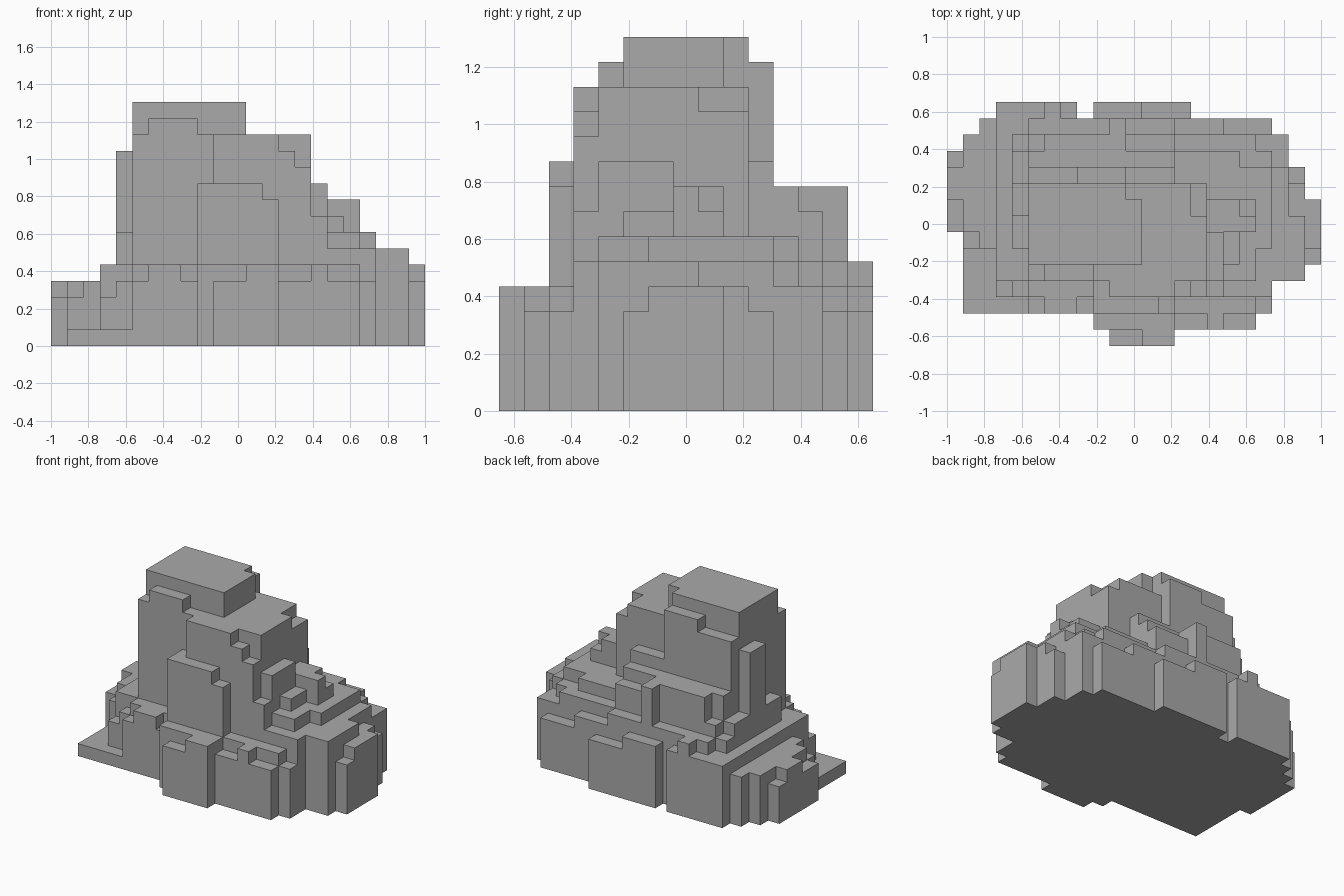
import bpy, bmesh

if "Cube" in bpy.data.objects:
    bpy.data.objects.remove(bpy.data.objects["Cube"])

N_X, N_Y = 23, 15
CELL = 2.0 / N_X          # block size
height = {}


def blocks(*boxes):
    """Each box is (x0, x1, y0, y1, levels) in whole blocks; later boxes override."""
    for x0, x1, y0, y1, h in boxes:
        for i in range(x0, x1):
            for j in range(y0, y1):
                height[i, j] = h


# foot of the rock: stepped oval outline
blocks((10, 14, 0, 1, 5), (9, 19, 1, 2, 5), (1, 20, 2, 4, 5), (1, 22, 4, 11, 5),
       (0, 1, 7, 12, 4), (1, 21, 11, 12, 5), (2, 21, 12, 13, 5), (2, 20, 13, 14, 5),
       (3, 8, 14, 15, 5), (9, 15, 14, 15, 4), (22, 23, 5, 9, 5))

# front edge stones
blocks((10, 12, 0, 1, 4), (14, 16, 1, 2, 4), (17, 19, 1, 2, 4),
       (19, 20, 2, 3, 4), (5, 6, 2, 3, 4), (8, 9, 2, 3, 4))

# low slab and shelves on the left
blocks((1, 3, 2, 6, 1), (3, 5, 2, 3, 1), (3, 4, 3, 4, 3), (4, 5, 3, 4, 4),
       (1, 3, 6, 13, 4), (0, 1, 7, 9, 3), (0, 1, 11, 12, 3), (1, 2, 6, 7, 3),
       (2, 3, 12, 14, 4))

# right shoulder, stepping down to the right
blocks((18, 20, 3, 4, 6), (19, 22, 4, 8, 6), (19, 21, 8, 11, 6), (22, 23, 5, 6, 4),
       (21, 22, 10, 11, 4), (16, 20, 8, 11, 7), (14, 18, 11, 12, 7),
       (18, 20, 11, 12, 6), (20, 21, 11, 13, 5), (14, 19, 12, 13, 6),
       (17, 20, 13, 14, 4), (16, 17, 3, 4, 8), (17, 18, 3, 4, 6),
       (16, 17, 4, 7, 10), (17, 18, 4, 5, 7), (17, 18, 5, 7, 8),
       (18, 19, 4, 7, 7), (17, 19, 7, 8, 9), (16, 18, 8, 9, 9),
       (16, 17, 7, 8, 9), (18, 19, 8, 9, 8), (19, 20, 6, 9, 7))

# back terraces
blocks((5, 11, 11, 13, 9), (5, 6, 12, 13, 7), (11, 14, 11, 12, 9),
       (11, 14, 12, 13, 8), (5, 14, 13, 14, 6), (10, 11, 13, 14, 9),
       (6, 7, 14, 15, 6), (9, 12, 14, 15, 5), (14, 16, 10, 11, 7),
       (4, 5, 10, 12, 7), (4, 5, 12, 13, 6))

# main body below the peak, with broken edges
blocks((5, 16, 4, 10, 13), (10, 14, 3, 4, 13), (14, 15, 3, 4, 12),
       (15, 16, 3, 4, 11), (15, 16, 8, 10, 12), (5, 8, 10, 11, 13),
       (8, 11, 10, 11, 14), (11, 14, 10, 11, 10), (6, 9, 4, 5, 14))

# front buttress and left pillar
blocks((9, 13, 2, 3, 10), (9, 10, 3, 4, 10), (13, 14, 2, 3, 9),
       (4, 5, 6, 8, 7), (4, 5, 8, 10, 12))

# square peak with one missing corner
blocks((5, 12, 5, 10, 15), (11, 12, 9, 10, 13))

# turn the block heights into one closed surface
bm = bmesh.new()


def point(i, j, k):
    return bm.verts.new(((i - N_X / 2) * CELL, (j - N_Y / 2) * CELL, k * CELL))


def quad(*corners):
    bm.faces.new([point(*c) for c in corners])


for (i, j), h in height.items():
    quad((i, j, h), (i + 1, j, h), (i + 1, j + 1, h), (i, j + 1, h))
    quad((i, j, 0), (i, j + 1, 0), (i + 1, j + 1, 0), (i + 1, j, 0))
    sides = (((0, -1), (i, j), (i + 1, j)), ((1, 0), (i + 1, j), (i + 1, j + 1)),
             ((0, 1), (i + 1, j + 1), (i, j + 1)), ((-1, 0), (i, j + 1), (i, j)))
    for (dx, dy), a, b in sides:
        for k in range(height.get((i + dx, j + dy), 0), h):
            quad((*a, k), (*b, k), (*b, k + 1), (*a, k + 1))
bmesh.ops.remove_doubles(bm, verts=bm.verts[:], dist=1e-4)

mesh = bpy.data.meshes.new("blocky_rock")
bm.to_mesh(mesh)
bm.free()
rock = bpy.data.objects.new("blocky_rock", mesh)
bpy.context.collection.objects.link(rock)

# plain grey stone
stone = bpy.data.materials.new("grey_stone")
stone.diffuse_color = (0.4, 0.4, 0.4, 1.0)
stone.use_nodes = True
stone.node_tree.nodes["Principled BSDF"].inputs["Base Color"].default_value = stone.diffuse_color
mesh.materials.append(stone)
